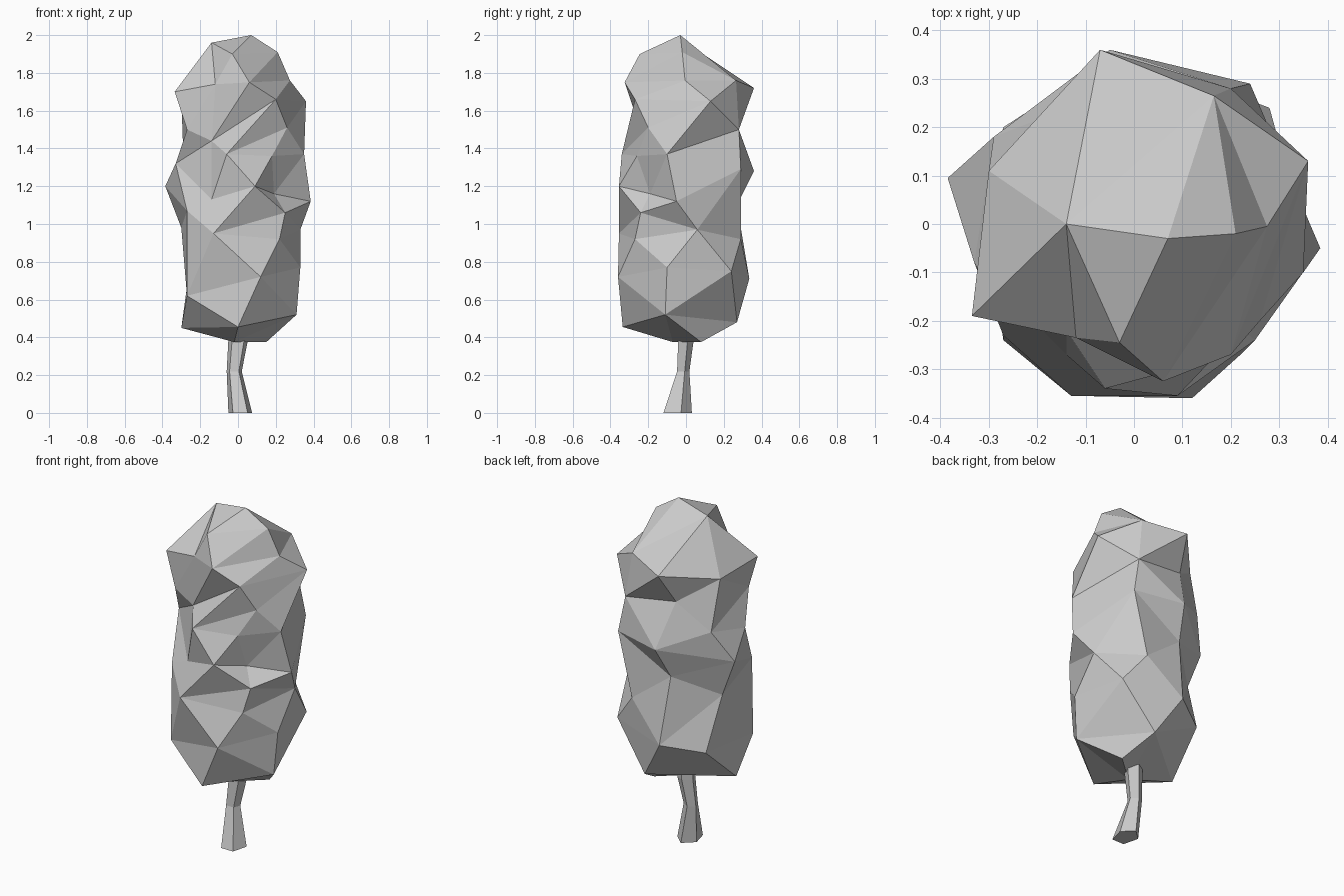
import bpy, bmesh, math
from mathutils import Vector


def finish(bm, name):
    bmesh.ops.recalc_face_normals(bm, faces=bm.faces)
    mesh = bpy.data.meshes.new(name)
    bm.to_mesh(mesh)
    bm.free()
    obj = bpy.data.objects.new(name, mesh)
    bpy.context.collection.objects.link(obj)
    return obj


# Trunk: five-sided tube, flared at the foot (z, centre x, centre y, radius x, radius y)
SECTIONS = [(0, .012, -.052, .066, .083), (.22, -.02, -.018, .042, .036),
            (.38, .0, -.005, .054, .045), (.5, .0, .0, .054, .045)]
bm = bmesh.new()
rings = []
for z, cx, cy, rx, ry in SECTIONS:
    angles = [math.radians(-54 + 72 * i) for i in range(5)]
    rings.append([bm.verts.new((cx + rx * math.cos(a), cy + ry * math.sin(a), z)) for a in angles])
for low, high in zip(rings, rings[1:]):
    for i in range(5):
        j = (i + 1) % 5
        bm.faces.new((low[i], low[j], high[j], high[i]))
bm.faces.new(rings[0])
bm.faces.new(rings[-1])
finish(bm, "trunk")

# Foliage: lumpy ridge and valley points, skinned in one go below
LUMPS = [
    # crown
    (.07, -.03, 2.0), (-.14, 0, 1.96), (.21, -.02, 1.91), (-.03, -.245, 1.9),
    (-.335, -.19, 1.7), (-.12, -.235, 1.74), (.06, -.325, 1.75), (.275, -.005, 1.76),
    (.36, .13, 1.65), (-.07, .36, 1.72), (.165, .265, 1.76), (-.3, .11, 1.67),
    (.2, -.27, 1.66),
    # upper waist
    (.26, -.2, 1.51), (.2, .28, 1.5), (-.11, .25, 1.54), (-.27, -.2, 1.5),
    (-.14, -.22, 1.44), (-.06, -.34, 1.37), (.18, -.26, 1.36), (.35, -.1, 1.37),
    (-.29, .18, 1.38), (-.33, -.08, 1.32),
    # middle
    (-.385, .095, 1.2), (-.05, .36, 1.28), (.24, .29, 1.29), (-.14, -.27, 1.13),
    (.09, -.355, 1.2), (.19, -.19, 1.16), (.385, -.05, 1.12), (.25, -.24, 1.06),
    (-.27, -.23, 1.07), (-.09, .27, 1.1),
    # lower waist
    (-.13, -.355, .95), (.22, -.27, .92), (.33, .06, .97), (.15, .29, .92),
    (-.3, .09, .98),
    # base
    (.33, -.1, .77), (.12, -.36, .72), (.28, .24, .75), (-.06, .335, .71),
    (-.27, -.24, .62), (-.27, .2, .67), (.0, -.335, .455), (-.3, -.04, .45),
    (.31, -.11, .52), (.08, .27, .48), (-.02, -.07, .375), (.15, .08, .375),
]


def on_ball(x, y, z):
    """Wrap the tall column evenly onto a unit ball, end caps to the poles."""
    r, h = math.hypot(x, y), z - 1.19
    u = h / .24
    if abs(h) > .5:
        u += math.copysign(max(0, math.log(.33 / r)), h)
    return Vector((x / r / math.cosh(u), y / r / math.cosh(u), math.tanh(u)))


bm = bmesh.new()
home = {bm.verts.new(on_ball(*p) * 1000): p for p in LUMPS}
bmesh.ops.convex_hull(bm, input=bm.verts[:])
for v, p in home.items():
    v.co = p
finish(bm, "foliage")
